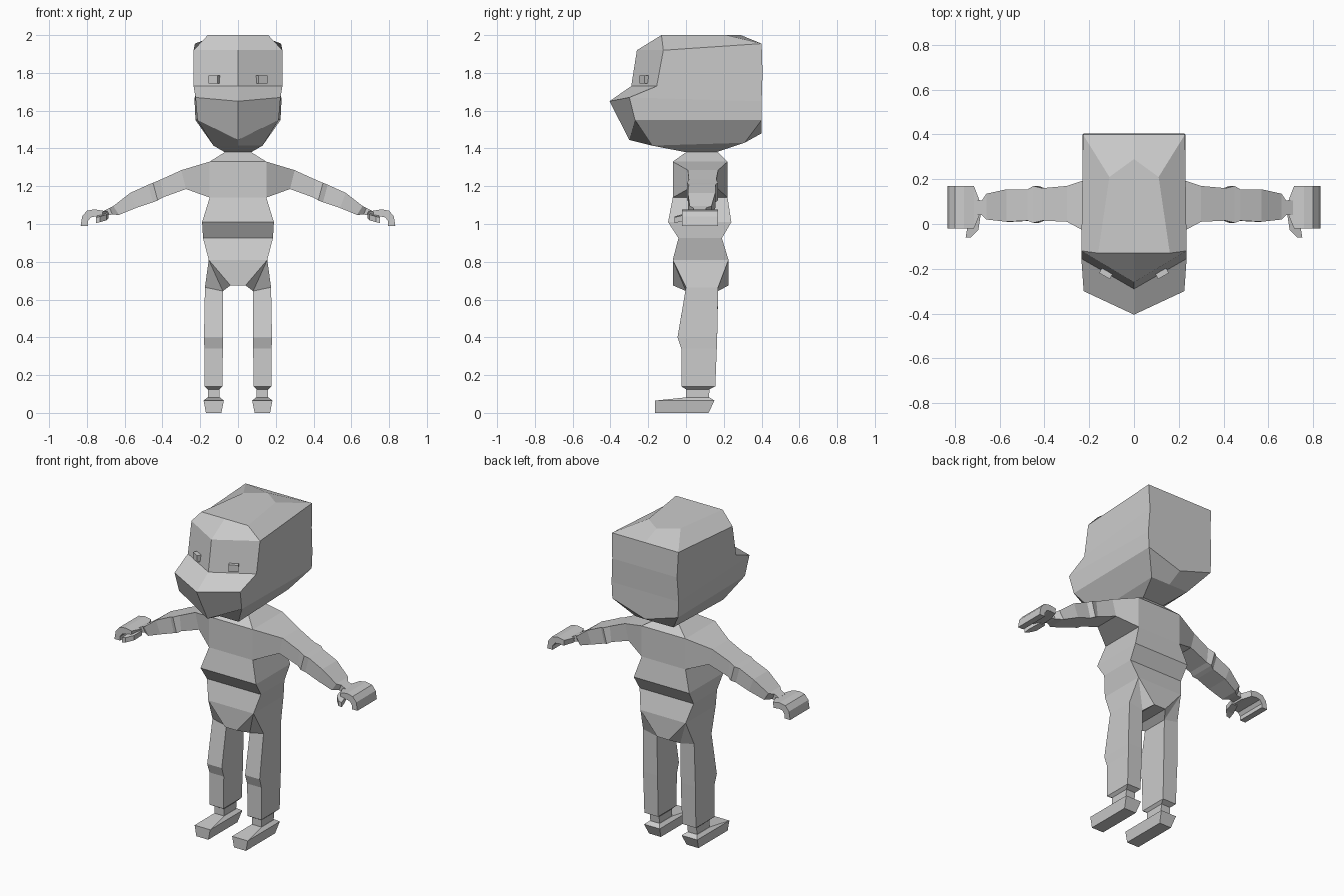
import bpy, bmesh, math
from mathutils import Matrix

grey = bpy.data.materials.new("plain_grey")
grey.diffuse_color = (0.6, 0.6, 0.6, 1)


def finish(name, bm, mirror=False):
    bmesh.ops.remove_doubles(bm, verts=bm.verts, dist=0.0005)
    bmesh.ops.recalc_face_normals(bm, faces=bm.faces)
    me = bpy.data.meshes.new(name)
    bm.to_mesh(me)
    bm.free()
    me.materials.append(grey)
    ob = bpy.data.objects.new(name, me)
    bpy.context.collection.objects.link(ob)
    if mirror:
        ob.modifiers.new("mirror", 'MIRROR').merge_threshold = 0.001
    return ob


def loft(name, rings, mirror=False, closed=True, start=True, end=True):
    """Skin a list of equal-length point rings."""
    bm = bmesh.new()
    vs = [[bm.verts.new(p) for p in r] for r in rings]
    n = len(vs[0])
    for a, b in zip(vs, vs[1:]):
        for i in range(n if closed else n - 1):
            j = (i + 1) % n
            bm.faces.new((a[i], a[j], b[j], b[i]))
    if start:
        bm.faces.new(vs[0])
    if end:
        bm.faces.new(vs[-1])
    return finish(name, bm, mirror)


def flat(x0, x1, y0, y1, z, z_in=None):
    """Horizontal rectangle; z_in is the height of its inner edge."""
    zi = z if z_in is None else z_in
    return [(x0, y0, zi), (x1, y0, z), (x1, y1, z), (x0, y1, zi)]


def slab(xt, zt, xb, zb, y0, y1):
    """Cross-section of an arm, top edge and bottom edge."""
    return [(xt, y0, zt), (xt, y1, zt), (xb, y1, zb), (xb, y0, zb)]


# Head: half rings of front centre, front corner, back corner, back centre
loft("head", [
    [(0, 0, 1.38), (.07, 0, 1.38), (.07, .16, 1.38), (0, .16, 1.38)],
    [(0, -.18, 1.415), (.13, -.18, 1.415), (.13, .31, 1.43), (0, .31, 1.43)],
    [(0, -.30, 1.445), (.215, -.27, 1.55), (.225, .40, 1.55), (0, .40, 1.48)],
    [(0, -.405, 1.65), (.225, -.30, 1.67), (.23, .40, 1.65), (0, .40, 1.65)],
    [(0, -.29, 1.73), (.235, -.155, 1.73), (.222, .405, 1.80), (0, .405, 1.80)],
    [(0, -.26, 1.92), (.235, -.12, 1.92), (.228, .40, 1.955), (0, .40, 1.955)],
    [(0, -.13, 2.0), (.16, -.13, 2.0), (.11, .21, 2.0), (0, .29, 2.0)],
], mirror=True, closed=False)

# Eyes: small blocks set along the slanted face
bm = bmesh.new()
bmesh.ops.create_cube(bm, size=1, matrix=Matrix.Translation((.122, -.215, 1.765))
                      @ Matrix.Rotation(math.radians(29), 4, 'Z')
                      @ Matrix.Diagonal((.055, .04, .042, 1)))
finish("eyes", bm, True)

# Torso
loft("torso", [flat(-w, w, a, b, z) for w, a, b, z in (
    (.155, -.07, .225, .81), (.185, -.04, .19, .925), (.19, -.095, .24, 1.01),
    (.15, -.07, .22, 1.14), (.15, -.07, .22, 1.33), (.07, 0, .17, 1.38))],
    start=False)

# Pelvis: half of the central wedge and the hip leading to the leg
bm = bmesh.new()
waist = [(.155, -.07, .81), (.155, .225, .81)]
crotch = [(.04, -.07, .675), (.04, .225, .675)]
inner = [(.08, 0, .645), (.08, .17, .645)]
outer = [(.175, 0, .665), (.175, .17, .665)]
mid_top = [(0, -.07, .81), (0, .225, .81)]
mid_low = [(0, -.07, .675), (0, .225, .675)]
polys = [[mid_low[0], mid_low[1], crotch[1], crotch[0]],
         [crotch[0], crotch[1], inner[1], inner[0]],
         [waist[0], waist[1], outer[1], outer[0]]]
for k in (0, 1):
    polys += [[mid_top[k], waist[k], crotch[k], mid_low[k]],
              [waist[k], outer[k], inner[k]], [waist[k], inner[k], crotch[k]]]
for p in polys:
    bm.faces.new([bm.verts.new(c) for c in p])
finish("pelvis", bm, True)

# Legs with knee and ankle
loft("legs", [
    flat(.08, .175, 0, .17, .665, .645), flat(.08, .18, -.045, .165, .40),
    flat(.08, .178, -.025, .163, .34), flat(.083, .177, -.025, .155, .14),
    flat(.097, .16, 0, .125, .125), flat(.097, .16, 0, .12, .075),
], mirror=True, start=False)

# Feet
loft("feet", [
    flat(.088, .17, -.165, .12, 0), flat(.075, .182, -.165, .15, .065),
    flat(.095, .162, 0, .125, .082)], mirror=True)

# Arms from shoulder to wrist
loft("arms", [slab(*r) for r in (
    (.15, 1.33, .15, 1.14, -.07, .22), (.30, 1.285, .275, 1.185, .01, .17),
    (.41, 1.235, .40, 1.14, .015, .16), (.45, 1.218, .425, 1.125, .005, .17),
    (.475, 1.208, .45, 1.115, .015, .155), (.57, 1.165, .54, 1.085, .01, .155),
    (.66, 1.095, .63, 1.048, .02, .135), (.68, 1.085, .665, 1.05, .04, .105),
    (.71, 1.07, .70, 1.045, .04, .105))], mirror=True, start=False)

# Hands: curled strip of paired outer and inner profile points
loft("hands", [slab(a, b, c, d, y0, y1) for a, b, c, d, y0, y1 in (
    (.69, 1.068, .70, 1.035, .04, .105), (.715, 1.07, .72, 1.035, -.02, .17),
    (.76, 1.078, .755, 1.04, -.02, .17), (.80, 1.07, .78, 1.035, -.02, .17),
    (.825, 1.04, .795, 1.015, -.02, .17), (.833, .99, .795, .99, -.02, .17))],
    mirror=True)

# Thumbs
loft("thumbs", [
    [(.685, .04, 1.06), (.725, .04, 1.06), (.725, .04, 1.03), (.685, .04, 1.03)],
    [(.695, -.025, 1.05), (.745, -.02, 1.045), (.745, -.02, 1.015), (.695, -.025, 1.02)],
    [(.73, -.06, 1.04), (.752, -.06, 1.035), (.752, -.06, 1.005), (.73, -.06, 1.01)],
], mirror=True)
